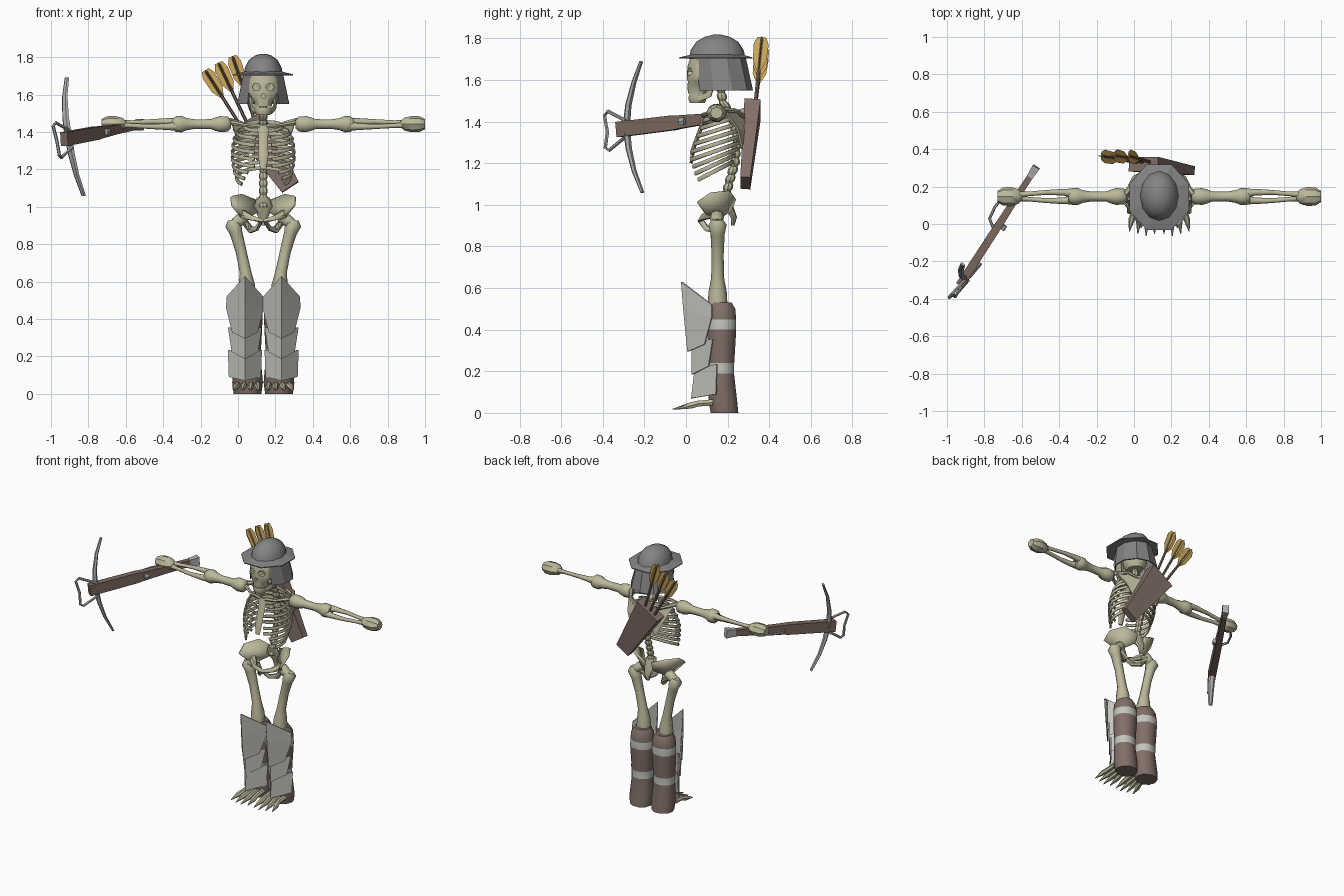
import bpy, bmesh, math
from mathutils import Vector

if "Cube" in bpy.data.objects:
    bpy.data.objects.remove(bpy.data.objects["Cube"])

C = 0.135   # x of the body's centre plane; body parts use x measured from it


def mat(name, r, g, b):
    m = bpy.data.materials.new(name)
    m.diffuse_color = (r, g, b, 1)
    m.use_nodes = True
    m.node_tree.nodes["Principled BSDF"].inputs["Base Color"].default_value = m.diffuse_color
    return m


BONE = mat("bone", .50, .48, .33)
LEATHER = mat("brown leather", .22, .16, .135)
WOOD = mat("brown wood", .20, .14, .115)
PLATE = mat("pale plate", .56, .56, .52)
IRON = mat("helmet iron", .23, .23, .235)
STEEL = mat("bow steel", .42, .43, .42)
GOLD = mat("gold feather", .60, .38, .10)


def tube(bm, pts, rad, n=8, up=(0, 0, 1), t=None, phase=0):
    """Capped loft of elliptical rings along a path; t fixes the ring direction."""
    P = [Vector(p) for p in pts]
    up, rings = Vector(up), []
    for i, p in enumerate(P):
        d = Vector(t) if t else (P[min(i + 1, len(P) - 1)] - P[max(i - 1, 0)]).normalized()
        s = d.cross(up).normalized()
        u = s.cross(d)
        r = rad[i] if isinstance(rad, list) else rad
        a, b = r if isinstance(r, tuple) else (r, r)
        ang = [2 * math.pi * k / n + phase for k in range(n)]
        rings.append([bm.verts.new(p + s * a * math.cos(q) + u * b * math.sin(q)) for q in ang])
    for A, B in zip(rings, rings[1:]):
        for k in range(n):
            bm.faces.new((A[k], A[(k + 1) % n], B[(k + 1) % n], B[k]))
    bm.faces.new(rings[0])
    bm.faces.new(rings[-1])


def stack(bm, rows, n=8, phase=0, x=0):
    """Horizontal rings, rows of (z, y centre, half x, half y)."""
    tube(bm, [(x, r[1], r[0]) for r in rows], [(r[2], r[3]) for r in rows], n, (0, 1, 0), (0, 0, 1), phase)


def grid(bm, rows):
    V = [[bm.verts.new(p) for p in r] for r in rows]
    for A, B in zip(V, V[1:]):
        for k in range(len(A) - 1):
            bm.faces.new((A[k], A[k + 1], B[k + 1], B[k]))


def finish(name, bm, mats, smooth=None, mirror=False, x=C, thick=0, rule=None):
    if mirror:
        d = bmesh.ops.duplicate(bm, geom=bm.verts[:] + bm.edges[:] + bm.faces[:])
        for v in d["geom"]:
            if isinstance(v, bmesh.types.BMVert):
                v.co.x *= -1
    bmesh.ops.recalc_face_normals(bm, faces=bm.faces[:])
    if rule:
        for f in bm.faces:
            f.material_index = rule(f.calc_center_median())
    me = bpy.data.meshes.new(name)
    bm.to_mesh(me)
    bm.free()
    for m in mats:
        me.materials.append(m)
    if smooth:
        me.shade_smooth()
        me.set_sharp_from_angle(angle=math.radians(smooth))
    o = bpy.data.objects.new(name, me)
    o.location.x = x
    bpy.context.collection.objects.link(o)
    if thick:
        s = o.modifiers.new("thickness", 'SOLIDIFY')
        s.thickness, s.offset = thick, 0
    return o


new = bmesh.new
Q = math.pi / 4

# skull: cranium, face with cut sockets, jaw
bm = new()
stack(bm, [(1.55, .17, .05, .06), (1.59, .16, .078, .09), (1.65, .15, .09, .11), (1.71, .15, .085, .11),
           (1.76, .15, .06, .08)], 10)
finish("cranium", bm, [BONE], 40)
bm = new()
stack(bm, [(1.535, .055, .045, .045), (1.565, .06, .05, .053), (1.59, .07, .072, .064), (1.615, .08, .085, .076),
           (1.665, .085, .083, .078), (1.72, .105, .083, .08)], 12)
face = finish("face", bm, [BONE], 30)
bm = new()
for x, z, r in ((.036, 1.64, .023), (-.036, 1.64, .023), (0, 1.592, .013)):
    tube(bm, [(x, -.1, z), (x, .055, z)], (r, r * .9), 6)
cutter = finish("socket_cutter", bm, [BONE])
cutter.hide_render = True
cutter.hide_viewport = False
cutter.display_type = 'WIRE'
b = face.modifiers.new("sockets", 'BOOLEAN')
b.operation, b.object, b.solver = 'DIFFERENCE', cutter, 'EXACT'
bm = new()
stack(bm, [(1.49, .055, .035, .038), (1.51, .055, .046, .046), (1.53, .057, .045, .044)], 10)
for s in (-1, 1):
    tube(bm, [(s * .04, .06, 1.51), (s * .06, .11, 1.53), (s * .07, .13, 1.6)], (.008, .017), 6)
finish("jaw", bm, [BONE], 40)

# helmet: dome, brim, neck guard open at the face
bm = new()
stack(bm, [(1.70, .15, .107, .137), (1.745, .15, .098, .127), (1.785, .15, .077, .1), (1.808, .15, .045, .06),
           (1.818, .15, .015, .02)], 12)
finish("helmet_dome", bm, [IRON], 40)
bm = new()
stack(bm, [(1.703, .143, .172, .19), (1.709, .143, .172, .19), (1.724, .15, .1, .125)], 8, Q / 2)
finish("helmet_brim", bm, [IRON])
bm = new()
ang = [math.radians(-145 + 290 * k / 8) for k in range(9)]
grid(bm, [[(a * math.sin(q), y + h * math.cos(q), z) for q in ang]
          for z, a, h, y in ((1.71, .107, .128, .155), (1.55, .142, .138, .18))])
finish("helmet_neck_guard", bm, [IRON], thick=.008)

# spine with a swelling at every vertebra
bm = new()
key = [(1.58, .165), (1.5, .175), (1.42, .225), (1.33, .245), (1.2, .235), (1.1, .205), (1.0, .185)]
pts, rad = [], []
for k in range(45):
    z = 1.58 - .58 * k / 44
    for (z0, y0), (z1, y1) in zip(key, key[1:]):
        if z1 <= z + 1e-6 and z <= z0 + 1e-6:
            y = y0 + (y1 - y0) * (z0 - z) / (z0 - z1)
    pts.append((0, y, z))
    rad.append(.024 if k % 3 else .017)
tube(bm, pts, rad, 8, (0, 1, 0), (0, 0, 1))
finish("spine", bm, [BONE])

# ribs, shortening toward the bottom
bm = new()
W = [.105, .14, .158, .165, .168, .168, .163, .155, .145]
for i, w in enumerate(W):
    back = .225 + .04 * math.sin(math.pi * min(i + .5, 8) / 8)
    front = max(.02, .085 - .017 * i)
    end = math.radians(164 if i < 6 else (150, 140, 128)[i - 6])
    c, d, drop = (back + front) / 2, (back - front) / 2, .05 + .007 * i
    path = []
    for k in range(11):
        a = .06 + (end - .06) * k / 10
        path.append((w * math.sin(a), c + d * math.cos(a), 1.455 - .031 * i - drop * (1 - math.cos(a)) / 2))
    tube(bm, path, (.007, .011), 6)
finish("ribs", bm, [BONE], 60, True)
bm = new()
tube(bm, [(0, .085, 1.435), (0, .075, 1.38), (0, .035, 1.27), (0, .025, 1.20)],
     [(.034, .011), (.026, .01), (.027, .01), (.016, .008)], 8, (0, 1, 0))
finish("sternum", bm, [BONE], 40)

# collar bones and shoulder blades
bm = new()
tube(bm, [(.02, .085, 1.43), (.09, .09, 1.435), (.17, .14, 1.45)], [.013, .01, .014], 6)
tube(bm, [(.05, .275, 1.42), (.12, .25, 1.45), (.18, .16, 1.46)], [.008, .01, .016], 6)
finish("collar_bones", bm, [BONE], 40, True)
bm = new()
grid(bm, [[(.17, .19, 1.45), (.04, .275, 1.44)], [(.14, .25, 1.36), (.045, .285, 1.36)],
          [(.1, .27, 1.27), (.085, .28, 1.265)]])
finish("shoulder_blades", bm, [BONE], None, True, thick=.012)

# pelvis
bm = new()
rim = [(.165, .055, 1.01), (.17, .12, 1.055), (.12, .21, 1.065), (.03, .235, 1.03), (.03, .21, .97),
       (.10, .15, .93), (.125, .09, .96)]
hub = bm.verts.new((.1, .17, .99))
vs = [bm.verts.new(p) for p in rim]
for k in range(7):
    bm.faces.new((hub, vs[k], vs[(k + 1) % 7]))
finish("pelvis_wings", bm, [BONE], 40, True, thick=.016)
bm = new()
tube(bm, [(.11, .13, .96), (.06, .08, .94), (.01, .07, .925), (.035, .1, .885), (.065, .15, .875), (.1, .16, .92),
          (.11, .14, .965)], [.026, .015, .016, .014, .019, .02, .024], 6, (.2, .3, 1))
finish("pelvis_ring", bm, [BONE], 50, True)
bm = new()
stack(bm, [(1.05, .19, .035, .025), (1.0, .2, .05, .025), (.94, .23, .025, .015), (.9, .225, .008, .008)])
finish("sacrum", bm, [BONE], 40)

# arms: upper arm, twin forearm bones, fist
Y, Z = .147, 1.442
bm = new()
tube(bm, [(x, Y, Z) for x in (.172, .19, .23, .255, .28, .36, .41, .435, .465, .485)],
     [.022, .042, .045, .038, .028, .026, .034, .046, .045, .03], 10)
finish("upper_arms", bm, [BONE], 50, True)
bm = new()
for s in (-1, 1):
    tube(bm, [(x, Y + s * e, Z + s * e * .6) for x, e in ((.47, .018), (.51, .023), (.6, .022), (.7, .014), (.76, .009))],
         [.024, .018, .013, .012, .017], 8)
finish("forearms", bm, [BONE], 50, True)
bm = new()
tube(bm, [(x, Y, Z) for x in (.735, .755, .79, .835, .865)],
     [(.02, .018), (.04, .034), (.05, .043), (.049, .042), (.03, .028)], 8)
finish("fists", bm, [BONE], 35, True)

# thigh bones
bm = new()
tube(bm, [(.088, .145, .955), (.105, .148, .945), (.15, .15, .91)], [.022, .034, .03], 8, (0, 1, 0))
stack_pts = [(.165, .93, .025), (.16, .905, .044), (.145, .86, .034), (.118, .76, .029), (.095, .65, .031),
             (.088, .58, .044), (.086, .51, .048)]
tube(bm, [(x, .152, z) for x, z, r in stack_pts], [r for *_, r in stack_pts], 8, (0, 1, 0))
finish("thigh_bones", bm, [BONE], 50, True)

# boots with pale bands picked by height
bm = new()
stack(bm, [(0, .185, .074, .07), (.06, .177, .082, .072), (.19, .168, .071, .066), (.24, .168, .072, .067),
           (.33, .17, .077, .071), (.4, .172, .08, .073), (.45, .172, .079, .073), (.5, .17, .073, .07),
           (.53, .167, .055, .055)], 10, 0, .084)
finish("boots", bm, [LEATHER, PLATE], 40, True,
       rule=lambda c: int(.2 < c.z < .23 or .41 < c.z < .44))

# clawed feet
bm = new()
for k in range(4):
    x = .03 + .036 * k
    tip = .025 + .045 * k
    tube(bm, [(x, .13, .05), (x, .06, .045), ((x + tip) / 2, .02, .035), (tip, -.065 + .012 * abs(k - 1), .018)],
         [.017, .016, .017, .002], 6)
finish("clawed_toes", bm, [BONE], 50, True)

# three overlapping ridged shin plates; rows: half width, edge z, edge y, ridge z, ridge y
plates = {"knee_plate": [(.095, .52, .125, .63, -.02), (.098, .46, .125, .5, -.01), (.066, .33, .09, .295, .01)],
          "shin_plate": [(.088, .355, .13, .34, .03), (.068, .225, .11, .185, .03)],
          "ankle_plate": [(.088, .235, .15, .21, .045), (.083, .09, .145, .07, .028)]}
for name, rows in plates.items():
    bm = new()
    grid(bm, [[(.098 - w, y, z), (.098, ry, rz), (.098 + w, y, z)] for w, z, y, rz, ry in rows])
    finish(name, bm, [PLATE], None, True, thick=.008)

# quiver and arrows on the back
bm = new()
tube(bm, [(.05, .32, 1.46), (.28, .285, 1.105)], [(.13, .055), (.075, .034)], 4, (0, 1, 0), phase=Q)
finish("quiver", bm, [LEATHER], x=0)
shafts, vanes = new(), new()
for bx, tx, ty, tz in ((.06, -.175, .365, 1.73), (.09, -.105, .368, 1.77), (.125, -.03, .365, 1.805)):
    B, T = Vector((bx, .32, 1.36)), Vector((tx, ty, tz))
    d = (B - T).normalized()
    tube(shafts, [B, T + d * .01], .009, 6, (0, 1, 0))
    for a, c in ((.036, .003), (.003, .036)):
        tube(vanes, [T, T + d * .035, T + d * .12, T + d * .175],
             [(max(a * k, .003), max(c * k, .003)) for k in (.6, 1, .9, .2)], 4, (0, 1, 0))
finish("arrow_shafts", shafts, [WOOD], x=0)
finish("arrow_feathers", vanes, [GOLD], x=0)

# crossbow held on its side
R, F = Vector((-.545, .27, 1.435)), Vector((-.93, -.325, 1.362))
at = lambda k: R.lerp(F, k)
bm = new()
tube(bm, [at(k) for k in (0, .3, .5, .55, 1)],
     [(.022, .03), (.026, .036), (.03, .045), (.03, .05), (.032, .052)], 4, phase=Q)
finish("crossbow_stock", bm, [WOOD], x=0)
bm = new()
tube(bm, [at(k) for k in (-.06, -.05, 0, .03)], [(.03, .042), (.03, .042), (.025, .035), (.025, .035)], 4, phase=Q)
side = Vector((-.84, .54, 0))
tube(bm, [at(.5) + side * .02, at(.46) + side * .06, at(.36) + side * .07, at(.22) + side * .055], .008, 6)
tube(bm, [at(.44) - side * .03, at(.48) - side * .03], (.012, .02), 6)
finish("crossbow_fittings", bm, [STEEL], x=0)
bm = new()
tube(bm, [(-.915, -.215, 1.69), (-.926, -.25, 1.59), (-.922, -.277, 1.48), (-.908, -.287, 1.375),
          (-.888, -.275, 1.27), (-.862, -.25, 1.165), (-.825, -.21, 1.06)],
     [(.014, .007), (.017, .01), (.021, .013), (.023, .016), (.021, .013), (.017, .01), (.014, .007)], 6, (.54, .84, 0))
finish("bow_limbs", bm, [STEEL], 40, x=0)
bm = new()
tube(bm, [(-.895, -.29, 1.405), (-.975, -.375, 1.45), (-.988, -.392, 1.43), (-.968, -.378, 1.35),
          (-.955, -.388, 1.275), (-.945, -.37, 1.262), (-.885, -.3, 1.32)], .009, 6, (.84, -.54, 0))
finish("bow_stirrup", bm, [STEEL], 40, x=0)
